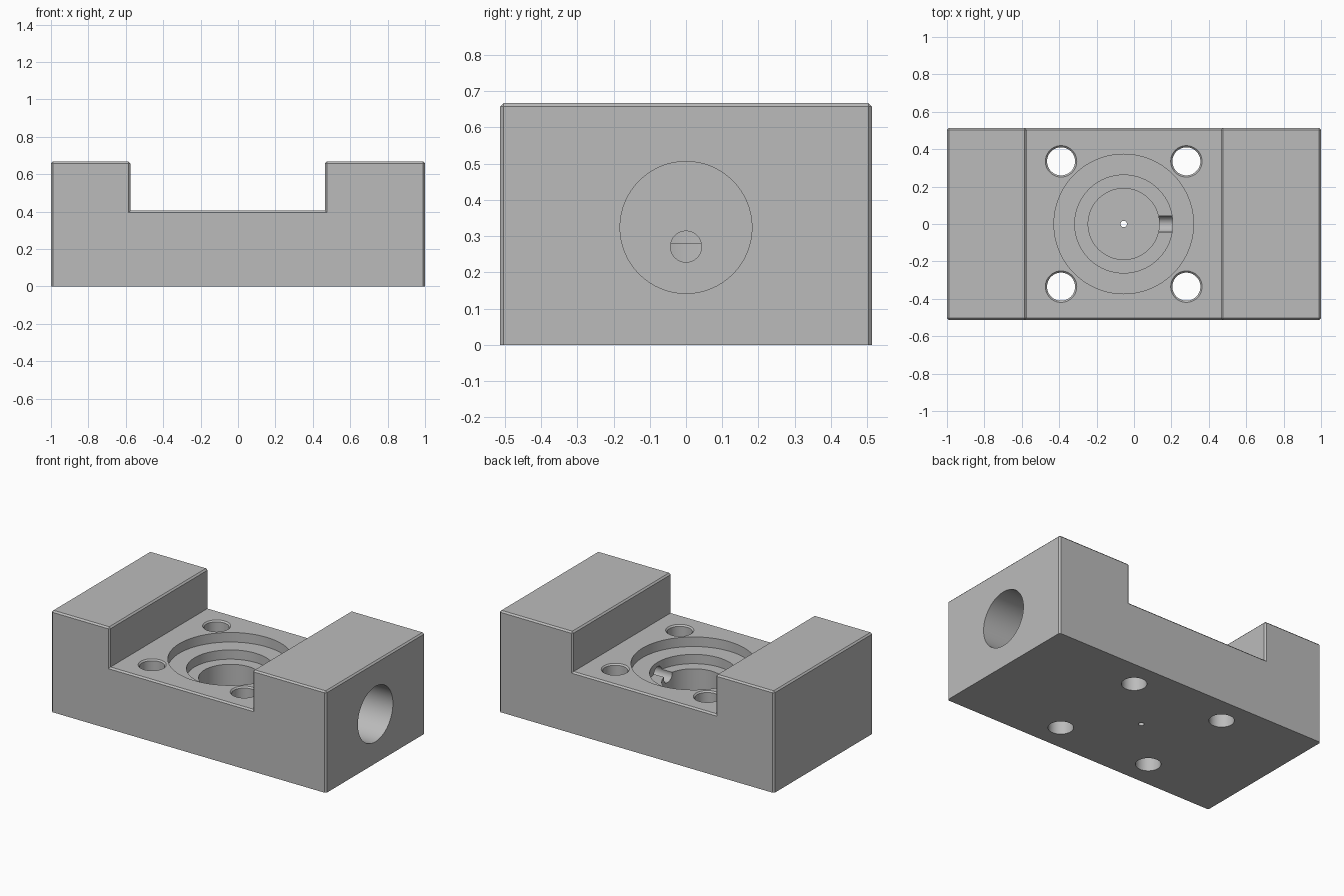
import bpy, bmesh, math
from mathutils import Matrix

if "Cube" in bpy.data.objects:
    bpy.data.objects.remove(bpy.data.objects["Cube"])

CX = -0.055                      # axis of the stepped pocket
FLOOR = 0.405                    # channel floor height
TOP = 0.667
HALF_Y = 0.513

grey = bpy.data.materials.new("grey metal")
grey.diffuse_color = (0.5, 0.5, 0.5, 1)
grey.use_nodes = True
grey.node_tree.nodes["Principled BSDF"].inputs["Base Color"].default_value = grey.diffuse_color


def make_object(name, bm):
    bmesh.ops.recalc_face_normals(bm, faces=bm.faces[:])
    mesh = bpy.data.meshes.new(name)
    bm.to_mesh(mesh)
    bm.free()
    mesh.materials.append(grey)
    obj = bpy.data.objects.new(name, mesh)
    bpy.context.collection.objects.link(obj)
    return obj


def lathe(name, profile, matrix, sides=64):
    """Closed solid turned about local z from (radius, z) points."""
    bm = bmesh.new()
    rings = [[bm.verts.new((r * math.cos(2 * math.pi * i / sides),
                            r * math.sin(2 * math.pi * i / sides), z))
              for i in range(sides)] for r, z in profile]
    for a, b in zip(rings, rings[1:]):
        for i in range(sides):
            j = (i + 1) % sides
            bm.faces.new((a[i], a[j], b[j], b[i]))
    bm.faces.new(rings[0])
    bm.faces.new(rings[-1])
    bm.transform(matrix)
    return make_object(name, bm)


# Block: U-shaped outline extruded in depth
outline = [(-1, 0), (1, 0), (1, TOP), (0.465, TOP), (0.465, FLOOR),
           (-0.575, FLOOR), (-0.575, TOP), (-1, TOP)]
bm = bmesh.new()
face = bm.faces.new([bm.verts.new((x, -HALF_Y, z)) for x, z in outline])
ext = bmesh.ops.extrude_face_region(bm, geom=[face])
bmesh.ops.translate(bm, vec=(0, 2 * HALF_Y, 0),
                    verts=[v for v in ext["geom"] if isinstance(v, bmesh.types.BMVert)])
bmesh.ops.recalc_face_normals(bm, faces=bm.faces[:])

# Small chamfer on the outer edges, leaving the base and inner corners sharp
edges = [e for e in bm.edges if e.is_convex and max(v.co.z for v in e.verts) > 0.01]
bmesh.ops.bevel(bm, geom=edges, offset=0.01, offset_type='OFFSET',
                segments=1, affect='EDGES', clamp_overlap=True)
block = make_object("block", bm)

# Stepped round pocket with a pin hole through the base
at = Matrix.Translation
cutters = [lathe("pocket_cutter", [(0.017, -0.1), (0.017, 0.09), (0.19, 0.09),
                                   (0.19, 0.281), (0.262, 0.281), (0.262, 0.342),
                                   (0.373, 0.342), (0.373, 0.5)], at((CX, 0, 0)), 96)]

# Four countersunk mounting holes
for sx in (-1, 1):
    for sy in (-1, 1):
        cutters.append(lathe("mounting_hole_cutter",
                             [(0.075, -0.1), (0.075, FLOOR - 0.009),
                              (0.084, FLOOR), (0.084, 0.5)],
                             at((CX + sx * 0.335, sy * 0.335, 0)), 48))

# Side port and the narrow channel that joins it to the pocket
turn = Matrix.Rotation(math.pi / 2, 4, 'Y')
cutters.append(lathe("port_cutter", [(0.182, 0.56), (0.182, 1.1)],
                     at((0, 0, 0.324)) @ turn))
cutters.append(lathe("passage_cutter", [(0.043, 0.0), (0.043, 0.7)],
                     at((0, 0, 0.271)) @ turn, 32))

bpy.context.view_layer.objects.active = block
block.select_set(True)
for cutter in cutters:
    mod = block.modifiers.new("cut", 'BOOLEAN')
    mod.operation = 'DIFFERENCE'
    mod.solver = 'EXACT'
    mod.object = cutter
    bpy.ops.object.modifier_apply(modifier=mod.name)
    bpy.data.objects.remove(cutter)
bpy.ops.object.shade_smooth_by_angle(angle=math.radians(30))
